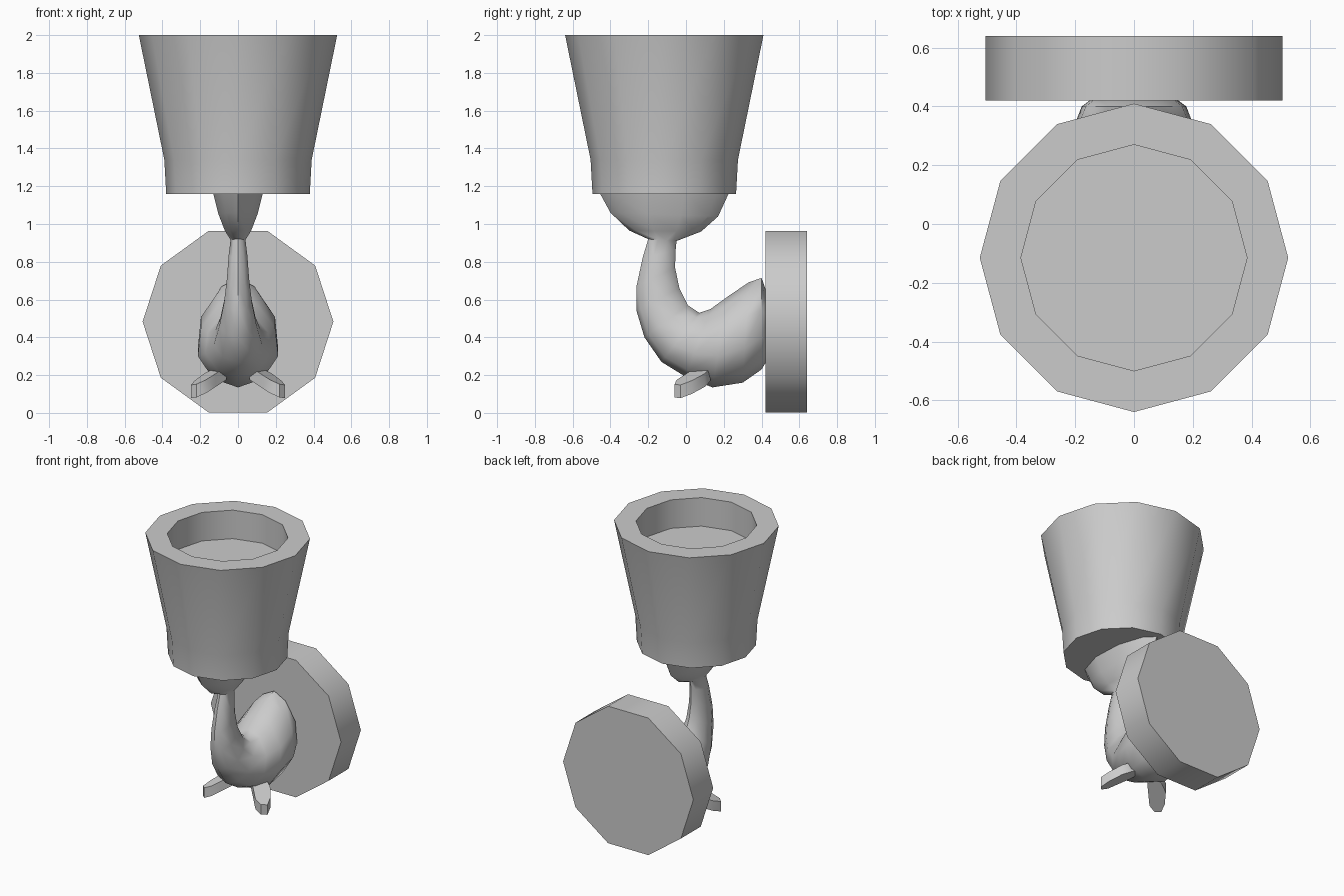
import bpy, bmesh, math
from mathutils import Vector

if "Cube" in bpy.data.objects:
    bpy.data.objects.remove(bpy.data.objects["Cube"])


def make(name, rings, closed_ends=True, angle=40):
    """Skin a list of equal-length point rings into one smooth-shaded object."""
    bm = bmesh.new()
    loops = [[bm.verts.new(p) for p in r] for r in rings]
    n = len(loops[0])
    for a, b in zip(loops, loops[1:]):
        for i in range(n):
            j = (i + 1) % n
            bm.faces.new((a[i], a[j], b[j], b[i]))
    if closed_ends:
        bm.faces.new(loops[0][::-1])
        bm.faces.new(loops[-1])
    bmesh.ops.recalc_face_normals(bm, faces=bm.faces)
    me = bpy.data.meshes.new(name)
    bm.to_mesh(me)
    bm.free()
    ob = bpy.data.objects.new(name, me)
    bpy.context.collection.objects.link(ob)
    bpy.ops.object.select_all(action='DESELECT')
    bpy.context.view_layer.objects.active = ob
    ob.select_set(True)
    bpy.ops.object.shade_smooth_by_angle(angle=math.radians(angle))
    return ob


def circle(r, n):
    return [(r * math.cos(2 * math.pi * i / n), r * math.sin(2 * math.pi * i / n))
            for i in range(n)]


# Cup: twelve-sided, flared, with a recessed top
cup_profile = [(0.38, 1.16), (0.39, 1.34), (0.525, 2.0), (0.385, 2.0), (0.385, 1.8)]
make("cup", [[(x, y - 0.115, z) for x, y in circle(r, 12)] for r, z in cup_profile])

# Wall plate: ten-sided disc
make("wall_plate", [[(x, y, z + 0.483) for x, z in circle(0.505, 10)]
                    for y in (0.42, 0.64)])

# Curved animal body and flared tail: (inner y, z, outer y, z, half width)
sections = [
    (0.43, 0.63, 0.43, 0.28, 0.14),
    (0.40, 0.715, 0.40, 0.23, 0.18),
    (0.33, 0.69, 0.30, 0.16, 0.215),
    (0.22, 0.615, 0.14, 0.135, 0.215),
    (0.13, 0.55, 0.00, 0.19, 0.175),
    (0.07, 0.53, -0.13, 0.27, 0.13),
    (0.01, 0.57, -0.22, 0.40, 0.10),
    (-0.035, 0.66, -0.262, 0.54, 0.075),
    (-0.058, 0.77, -0.262, 0.67, 0.06),
    (-0.055, 0.86, -0.23, 0.82, 0.05),
    (-0.05, 0.91, -0.20, 0.92, 0.04),
    (0.08, 0.96, -0.30, 0.965, 0.07),
    (0.17, 1.04, -0.40, 1.06, 0.105),
    (0.23, 1.17, -0.46, 1.17, 0.135),
]
rings = []
for ty, tz, by, bz, w in sections:
    top, bot = Vector((0, ty, tz)), Vector((0, by, bz))
    mid, half = (top + bot) / 2, (top - bot) / 2
    ring = []
    for i in range(10):
        a = 2 * math.pi * i / 10
        c = math.cos(a)
        x = w * 1.04 * math.sin(a) * (1 - 0.25 * max(0, c))
        ring.append(mid + half * c + Vector((x, 0, 0)))
    rings.append(ring)
make("body", rings, angle=50)

# Pair of paddle fins, tilted down towards the tips
outline = [(0.06, 0.13), (0.12, 0.13), (0.18, 0.10), (0.23, 0.03), (0.25, -0.03),
           (0.22, -0.06), (0.17, -0.05), (0.12, 0.0), (0.06, 0.06)]
for side, name in ((1, "right_fin"), (-1, "left_fin")):
    make(name, [[(side * x, y, 0.14 + (0.25 - x) * 0.4 + (y + 0.06) * 0.25 - d)
                 for x, y in outline] for d in (0, 0.07)])
